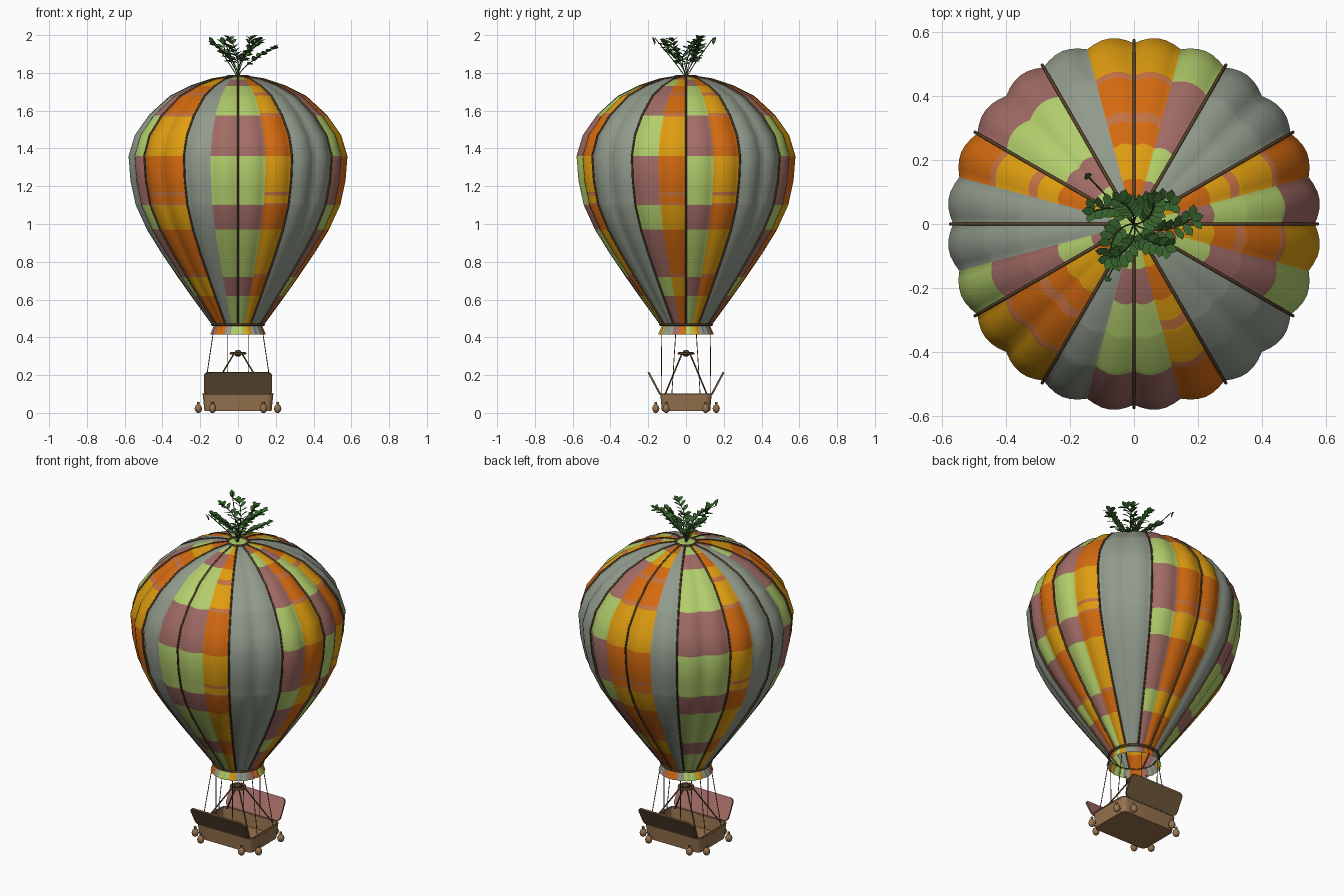
import bpy, bmesh, math, random
from math import sin, cos, pi, radians
from mathutils import Vector, Matrix

random.seed(4)
cube = bpy.data.objects.get("Cube")
if cube:
    bpy.data.objects.remove(cube)


def material(name, rgb):
    lin = [((c / 255 + 0.055) / 1.055) ** 2.4 for c in rgb] + [1]
    m = bpy.data.materials.new(name)
    m.use_nodes = True
    m.diffuse_color = lin
    m.node_tree.nodes["Principled BSDF"].inputs["Base Color"].default_value = lin
    return m


GREEN = material("lime_cloth", (178, 206, 108))
PINK = material("rose_cloth", (162, 108, 102))
ORANGE = material("orange_cloth", (212, 106, 16))
YELLOW = material("yellow_cloth", (224, 158, 16))
GREY = material("sage_grey_cloth", (146, 155, 141))
TAN = material("seam_tan", (196, 114, 66))
ROPE = material("rope_brown", (92, 68, 44))
CASE = material("case_brown", (150, 115, 78))
LID = material("lid_brown", (112, 88, 60))
LEAF = material("leaf_green", (54, 98, 44))


def finish(name, bm, mats, smooth=None):
    me = bpy.data.meshes.new(name)
    bm.to_mesh(me)
    bm.free()
    ob = bpy.data.objects.new(name, me)
    bpy.context.collection.objects.link(ob)
    for m in mats:
        me.materials.append(m)
    if smooth:
        select(ob)
        bpy.ops.object.shade_smooth_by_angle(angle=radians(smooth))
    return ob


def select(ob):
    bpy.ops.object.select_all(action='DESELECT')
    ob.select_set(True)
    bpy.context.view_layer.objects.active = ob


def loft(bm, rings, cap_start=True, cap_end=True):
    """Skin closed rings of points; returns the rows of side faces."""
    vs = [[bm.verts.new(p) for p in ring] for ring in rings]
    n = len(vs[0])
    rows = [[bm.faces.new((a[i], a[(i + 1) % n], b[(i + 1) % n], b[i])) for i in range(n)]
            for a, b in zip(vs, vs[1:])]
    if cap_start:
        bm.faces.new(vs[0][::-1])
    if cap_end:
        bm.faces.new(vs[-1])
    return rows


def tubes(name, paths, radius, mat, closed=False, sides=2):
    cu = bpy.data.curves.new(name, 'CURVE')
    cu.dimensions = '3D'
    cu.bevel_depth = radius
    cu.bevel_resolution = sides
    cu.use_fill_caps = True
    for path in paths:
        sp = cu.splines.new('POLY')
        sp.points.add(len(path) - 1)
        for pt, co in zip(sp.points, path):
            pt.co = (*co, 1)
        sp.use_cyclic_u = closed
    ob = bpy.data.objects.new(name, cu)
    bpy.context.collection.objects.link(ob)
    cu.materials.append(mat)
    select(ob)
    bpy.ops.object.convert(target='MESH')
    bpy.ops.object.shade_smooth_by_angle(angle=radians(50))


def polar(r, a, z):
    return Vector((r * cos(a), r * sin(a), z))


def circle(r, z, n=32):
    return [polar(r, 2 * pi * i / n, z) for i in range(n)]


def rounded(hx, hy, rad, z, n=5):
    pts = []
    for k, (sx, sy) in enumerate([(1, 1), (-1, 1), (-1, -1), (1, -1)]):
        for i in range(n + 1):
            a = (k + i / n) * pi / 2
            pts.append(Vector((sx * (hx - rad) + rad * cos(a), sy * (hy - rad) + rad * sin(a), z)))
    return pts


# Envelope: lobed surface of revolution, with rows at every colour change
profile = [(.05, 1.78), (.14, 1.766), (.25, 1.73), (.36, 1.675), (.47, 1.575), (.545, 1.47),
           (.578, 1.36), (.568, 1.23), (.54, 1.10), (.48, .97), (.405, .85), (.316, .72),
           (.245, .62), (.135, .47), (.128, .46), (.147, .415)]
bands = [1.766, 1.73, 1.575, 1.36, 1.10, .97, .72, .62]
seams = [(1.681, 1.696), (1.57, 1.588), (1.152, 1.17), (1.1, 1.112), (.72, .734)]


def radius_at(z):
    for (r0, z0), (r1, z1) in zip(profile, profile[1:]):
        if z0 >= z >= z1:
            return r0 + (r1 - r0) * (z0 - z) / (z0 - z1)


levels = sorted({z for _, z in profile} | set(bands) | {z for s in seams for z in s}, reverse=True)
STEPS, LOBES = 6, 24
N = STEPS * LOBES


def lobed(z):
    r = radius_at(z)
    return [polar(r * (.977 + .034 * abs(sin(LOBES / 2 * a))), a, z)
            for a in (2 * pi * i / N for i in range(N))]


panels = "POGGpooGP"     # upper case and lower case swap the band order
cloth = [GREEN, PINK, ORANGE, YELLOW, GREY, TAN]
bm = bmesh.new()
rows = loft(bm, [lobed(z) for z in levels], True, False)
for row, z0, z1 in zip(rows, levels, levels[1:]):
    zm = (z0 + z1) / 2
    odd = sum(zm < b for b in bands) % 2
    seam = any(lo < zm < hi for lo, hi in seams)
    for i, f in enumerate(row):
        kind = panels[(i // STEPS) % len(panels)]
        second = odd != kind.islower()
        if kind == "G":
            f.material_index = 4
        elif kind in "Pp":
            f.material_index = 1 if second else 0
        else:
            f.material_index = 5 if seam else (2 if second else 3)
bmesh.ops.recalc_face_normals(bm, faces=bm.faces)
finish("envelope", bm, cloth, 40)

# Cords over the envelope and hoops at crown and mouth
tubes("envelope_cords", [[polar(r * .992, k * pi / 6, z) for r, z in profile[:-2]]
                         for k in range(12)], .005, ROPE)
tubes("crown_hoop", [circle(.055, 1.782)], .006, ROPE, True)
tubes("mouth_hoop", [circle(.137, .467, 48)], .006, ROPE, True)

# Open case used as the basket
bm = bmesh.new()
loft(bm, [rounded(.178, .128, .03, .01), rounded(.187, .136, .03, .1),
          rounded(.177, .126, .025, .1), rounded(.17, .12, .025, .025)])
finish("case_basket", bm, [CASE], 35)
tubes("case_rim", [rounded(.184, .133, .03, .098)], .005, LID, True)

# Two hinged lids, lined inside
for side, name in ((-1, "front_lid"), (1, "back_lid")):
    bm = bmesh.new()
    rows = loft(bm, [rounded(.18, .066, .025, z) for z in (-.005, .005)])
    bmesh.ops.recalc_face_normals(bm, faces=bm.faces)
    for f in bm.faces:
        f.material_index = 1 if f.normal.z > .9 else 0
    turn = Matrix.Rotation(radians(62), 4, 'X')
    flip = Matrix.Rotation(pi if side < 0 else 0, 4, 'Z')
    bm.transform(flip @ Matrix.Translation((0, .168, .157)) @ turn)
    finish(name, bm, [LID, PINK], 35)

# Ballast bags, two at each corner
bm = bmesh.new()
shape = [(.006, 0), (.016, .008), (.02, .024), (.015, .038), (.006, .047), (.008, .058)]
for sx in (-1, 1):
    for sy in (-1, 1):
        for x, y in ((.21, .105), (.135, .16)):
            c = Vector((sx * x, sy * y, 0))
            loft(bm, [[c + p for p in circle(r, z, 10)] for r, z in shape])
finish("ballast_bags", bm, [CASE], 50)

# Ropes from mouth to case
ropes = []
for k in range(8):
    p = polar(.142, radians(22.5 + 45 * k), .425)
    x = math.copysign(.168 if abs(p.x) > .1 else .055, p.x)
    y = math.copysign(.128 if abs(p.y) > .1 else .075, p.y)
    if abs(p.x) > .1:
        x = math.copysign(.18, p.x)
    ropes.append([p, (x, y, .1)])
tubes("hanging_ropes", ropes, .0022, ROPE, sides=1)

# Burner on four struts
tubes("burner_struts", [[(sx * .022, sy * .022, .312), (sx * .15, sy * .11, .1)]
                        for sx in (-1, 1) for sy in (-1, 1)], .004, ROPE)
tubes("burner_ring", [circle(.038, .315)], .007, ROPE, True)
tubes("burner_cross", [[polar(.038, a, .315), polar(-.038, a, .315)]
                       for a in (pi / 4, 3 * pi / 4)], .004, ROPE)
bm = bmesh.new()
loft(bm, [circle(r, z, 12) for r, z in ((.01, .298), (.018, .306), (.018, .322), (.01, .333))])
finish("burner_nozzle", bm, [ROPE], 35)

# Sprig on the crown: arching stems with paired leaves
leaf_outline = [(0, 0), (.014, .012), (.036, .013), (.048, 0), (.036, -.013), (.014, -.012)]
fronds = [(132, .13, 1.95, 60), (62, .13, 1.96, -60), (265, .12, 1.95, -50), (345, .18, 1.93, 40),
          (205, .13, 1.96, 60), (20, .09, 1.98, 50), (100, .08, 1.98, 40), (305, .12, 1.97, 40)]
stems = []
bm = bmesh.new()


def add_leaf(base, heading, pitch, roll):
    m = (Matrix.Translation(base) @ Matrix.Rotation(heading, 4, 'Z')
         @ Matrix.Rotation(-pitch, 4, 'Y') @ Matrix.Rotation(roll, 4, 'X'))
    f = bm.faces.new([bm.verts.new(m @ Vector((x, y, abs(y) * .4))) for x, y in leaf_outline])
    f.smooth = False


for ang, reach, top, bend in fronds:
    path = []
    for i in range(9):
        t = i / 8
        a = radians(ang + bend * (t - .5))
        path.append(polar(reach * t ** 1.2, a, 1.775 + (top - 1.775) * t ** .8))
    stems.append(path)
    for i in range(3, 9):
        h = radians(ang + bend * (i / 8 - .2))
        for s in (-1, 1):
            add_leaf(path[i], h + s * 1.1, random.uniform(.1, .7), s * random.uniform(0, .6))
    add_leaf(path[-1], h, .6, 0)
stems += [[(0, 0, 1.775), (-.06, .06, 1.87), (-.14, .145, 1.985)],
          [(0, 0, 1.775), (-.03, -.07, 1.87), (-.08, -.165, 1.985)]]
for s in stems[-2:]:
    add_leaf(Vector(s[-1]) - Vector((0, 0, .03)), math.atan2(s[-1][1], s[-1][0]), 1.2, 0)
tops = max(v.co.z for v in bm.verts)
for v in bm.verts:
    v.co.z = 1.775 + (v.co.z - 1.775) * .225 / (tops - 1.775)
finish("sprig_leaves", bm, [LEAF])
tubes("sprig_stems", stems, .0025, LEAF, sides=1)
